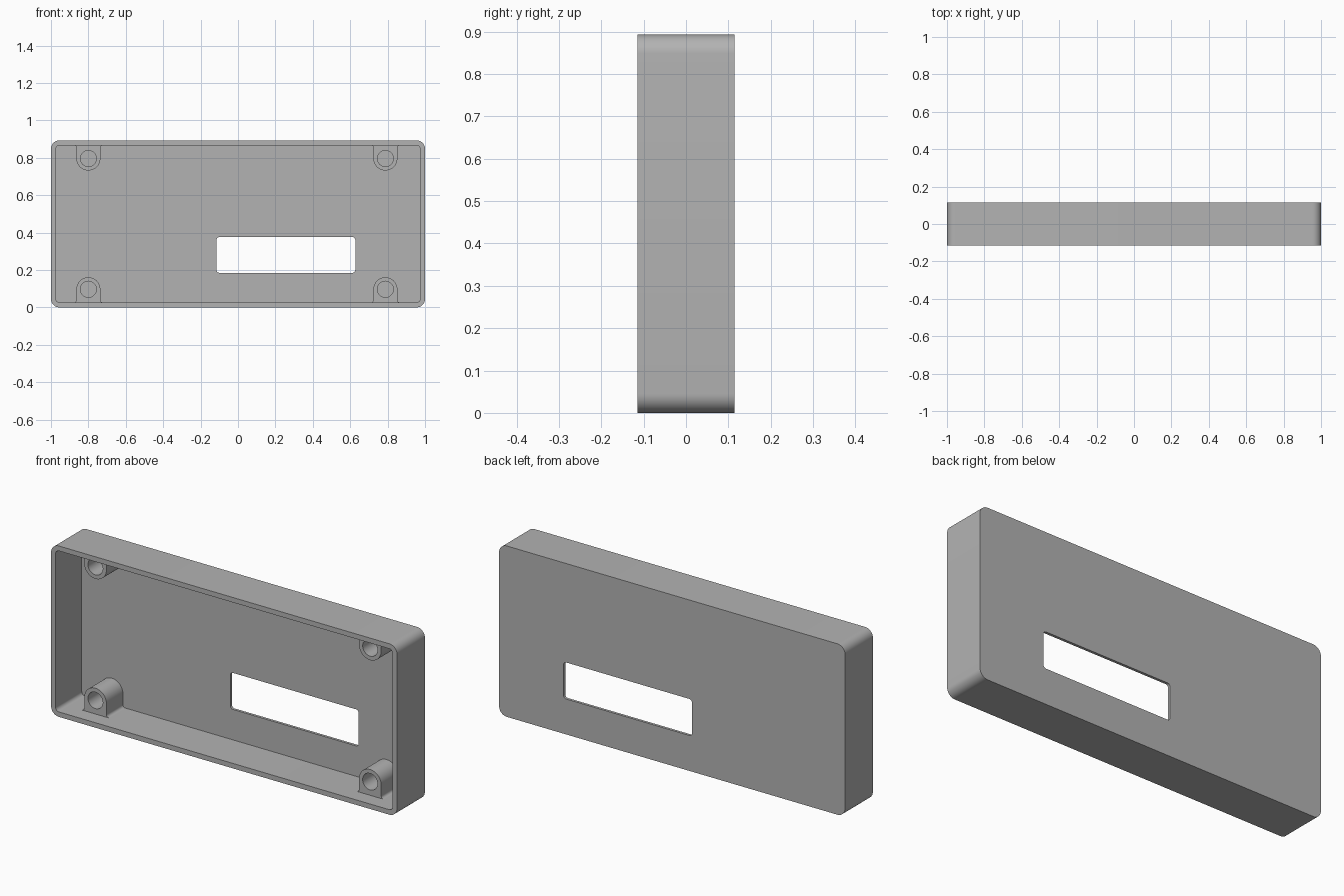
import bpy, bmesh, math

if "Cube" in bpy.data.objects:
    bpy.data.objects.remove(bpy.data.objects["Cube"])

H, Y0, Y1 = 0.893, -0.115, 0.115      # height, front and back planes
WALL, FLOOR = 0.026, 0.101            # wall thickness, inside face of back plate

grey = bpy.data.materials.new("light_grey")
grey.diffuse_color = (0.45, 0.45, 0.45, 1)
grey.use_nodes = True
grey.node_tree.nodes["Principled BSDF"].inputs["Base Color"].default_value = grey.diffuse_color


def arc(cx, cz, r, a0, a1, n):
    return [(cx + r * math.cos(math.radians(a0 + (a1 - a0) * i / n)),
             cz + r * math.sin(math.radians(a0 + (a1 - a0) * i / n))) for i in range(n + 1)]


def rounded_rect(x0, x1, z0, z1, r, n=10):
    return (arc(x1 - r, z1 - r, r, 0, 90, n) + arc(x0 + r, z1 - r, r, 90, 180, n)
            + arc(x0 + r, z0 + r, r, 180, 270, n) + arc(x1 - r, z0 + r, r, 270, 360, n))


def prism(name, outline, y0, y1):
    """Extrude an x/z outline along y."""
    bm = bmesh.new()
    face = bm.faces.new([bm.verts.new((x, y0, z)) for x, z in outline])
    res = bmesh.ops.extrude_face_region(bm, geom=[face])
    for v in res["geom"]:
        if isinstance(v, bmesh.types.BMVert):
            v.co.y = y1
    bmesh.ops.recalc_face_normals(bm, faces=bm.faces[:])
    me = bpy.data.meshes.new(name)
    bm.to_mesh(me)
    bm.free()
    me.materials.append(grey)
    ob = bpy.data.objects.new(name, me)
    bpy.context.collection.objects.link(ob)
    return ob


def activate(ob):
    bpy.ops.object.select_all(action='DESELECT')
    ob.select_set(True)
    bpy.context.view_layer.objects.active = ob


def cut(ob, cutter):
    activate(ob)
    mod = ob.modifiers.new("cut", 'BOOLEAN')
    mod.operation, mod.solver, mod.object = 'DIFFERENCE', 'EXACT', cutter
    bpy.ops.object.modifier_apply(modifier=mod.name)
    bpy.data.objects.remove(cutter)


def smooth(ob):
    activate(ob)
    bpy.ops.object.shade_smooth_by_angle(angle=math.radians(30))


# Open-fronted shell with a window through the back plate
shell = prism("case_shell", rounded_rect(-1, 1, 0, H, 0.045), Y0, Y1)
cut(shell, prism("cavity", rounded_rect(-1 + WALL, 1 - WALL, WALL, H - WALL, 0.02), Y0 - 0.1, FLOOR))
cut(shell, prism("window", rounded_rect(-0.115, 0.627, 0.185, 0.376, 0.015, 6), 0, Y1 + 0.1))
smooth(shell)

# Four screw bosses, flared where they meet the top and bottom walls
R, FL, CZ = 0.064, 0.014, 0.097
for side, cx in (("left", -0.80), ("right", 0.788)):
    right = arc(cx + R + FL, WALL + FL, FL, 270, 180, 5)
    left = [(2 * cx - x, z) for x, z in reversed(right)]
    profile = ([(cx + R + FL, WALL - 0.004)] + right + arc(cx, CZ, R, 0, 180, 24)
               + left + [(cx - R - FL, WALL - 0.004)])
    hole = arc(cx, CZ, 0.043, 0, 360, 32)[:-1]
    for level in ("lower", "upper"):
        flip = (lambda p: p) if level == "lower" else (lambda p: [(x, H - z) for x, z in p])
        boss = prism(f"{level}_{side}_screw_boss", flip(profile), -0.035, FLOOR + 0.003)
        cut(boss, prism("screw_hole", flip(hole), -0.2, 0.2))
        smooth(boss)
